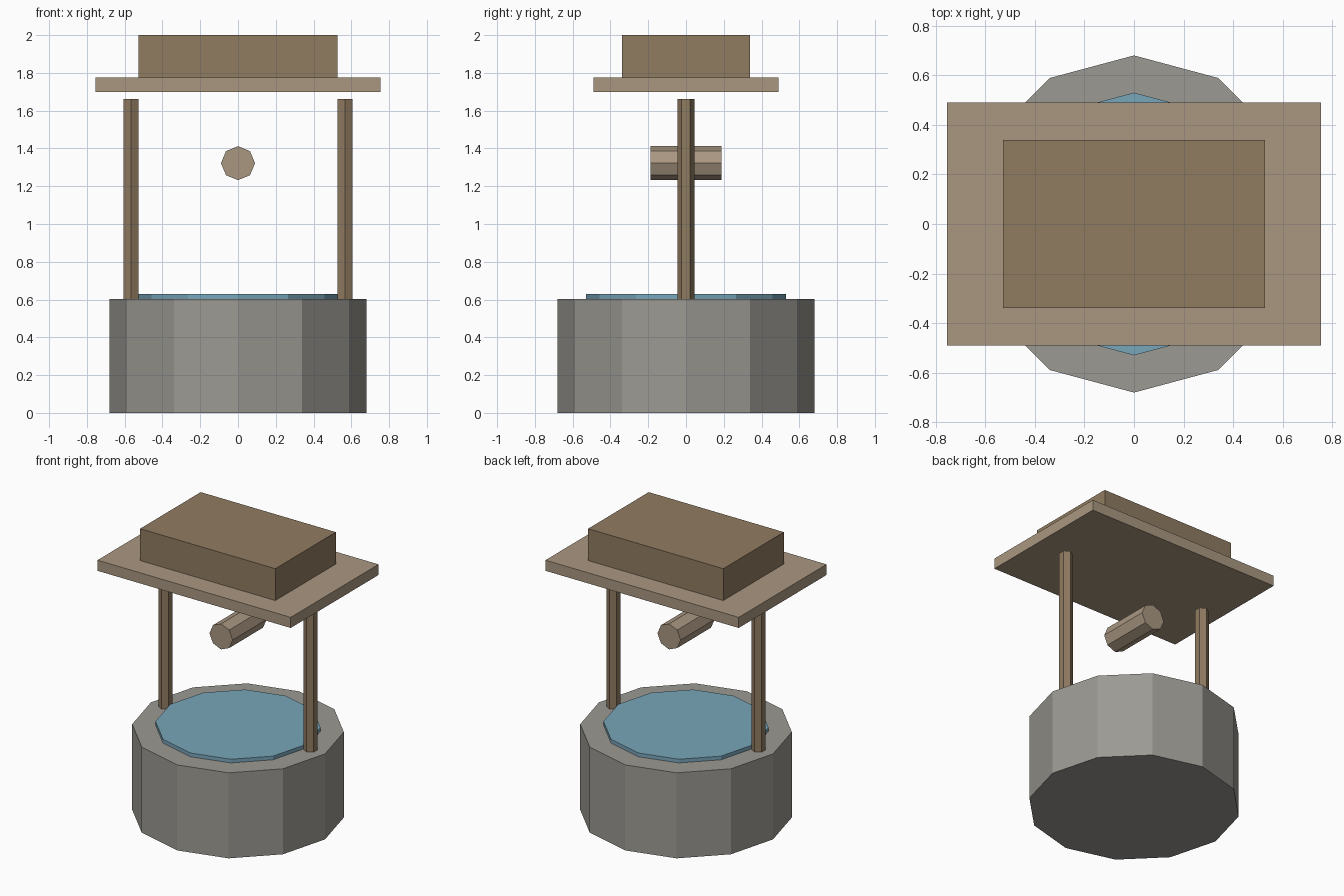
import bpy
from math import pi

if "Cube" in bpy.data.objects:
    bpy.data.objects.remove(bpy.data.objects["Cube"])


def material(name, rgb):
    m = bpy.data.materials.new(name)
    m.diffuse_color = (*rgb, 1.0)
    m.use_nodes = True
    m.node_tree.nodes["Principled BSDF"].inputs["Base Color"].default_value = m.diffuse_color
    return m


STONE = material("stone", (0.33, 0.32, 0.29))
WATER = material("water", (0.19, 0.38, 0.49))
DARK_WOOD = material("dark_wood", (0.28, 0.20, 0.12))
LIGHT_WOOD = material("light_wood", (0.40, 0.31, 0.22))


def finish(name, mat):
    ob = bpy.context.object
    ob.name = name
    ob.data.name = name
    ob.data.materials.append(mat)
    return ob


def prism(name, sides, radius, length, centre, mat, rotation=(0, 0, 0)):
    bpy.ops.mesh.primitive_cylinder_add(vertices=sides, radius=radius, depth=length,
                                        location=centre, rotation=rotation)
    return finish(name, mat)


def box(name, size, z_low, mat):
    bpy.ops.mesh.primitive_cube_add(size=1, location=(0, 0, z_low + size[2] / 2))
    ob = finish(name, mat)
    ob.scale = size
    bpy.ops.object.transform_apply(location=False, rotation=False, scale=True)
    return ob


# Stone wall and the water disc standing slightly proud of it
prism("well_wall", 12, 0.68, 0.604, (0, 0, 0.302), STONE)
prism("water_surface", 12, 0.53, 0.06, (0, 0, 0.60), WATER)

# Hexagonal posts on the rim
for side, x in (("left", -0.567), ("right", 0.567)):
    prism(side + "_post", 6, 0.045, 1.06, (x, 0, 1.132), DARK_WOOD)

# Octagonal winding drum lying front to back
prism("winding_drum", 8, 0.09, 0.378, (0, 0, 1.322), LIGHT_WOOD, (pi / 2, 0, 0))

# Two-tier roof
box("roof_eaves", (1.51, 0.98, 0.075), 1.70, LIGHT_WOOD)
box("roof_cap", (1.056, 0.676, 0.225), 1.775, DARK_WOOD)
